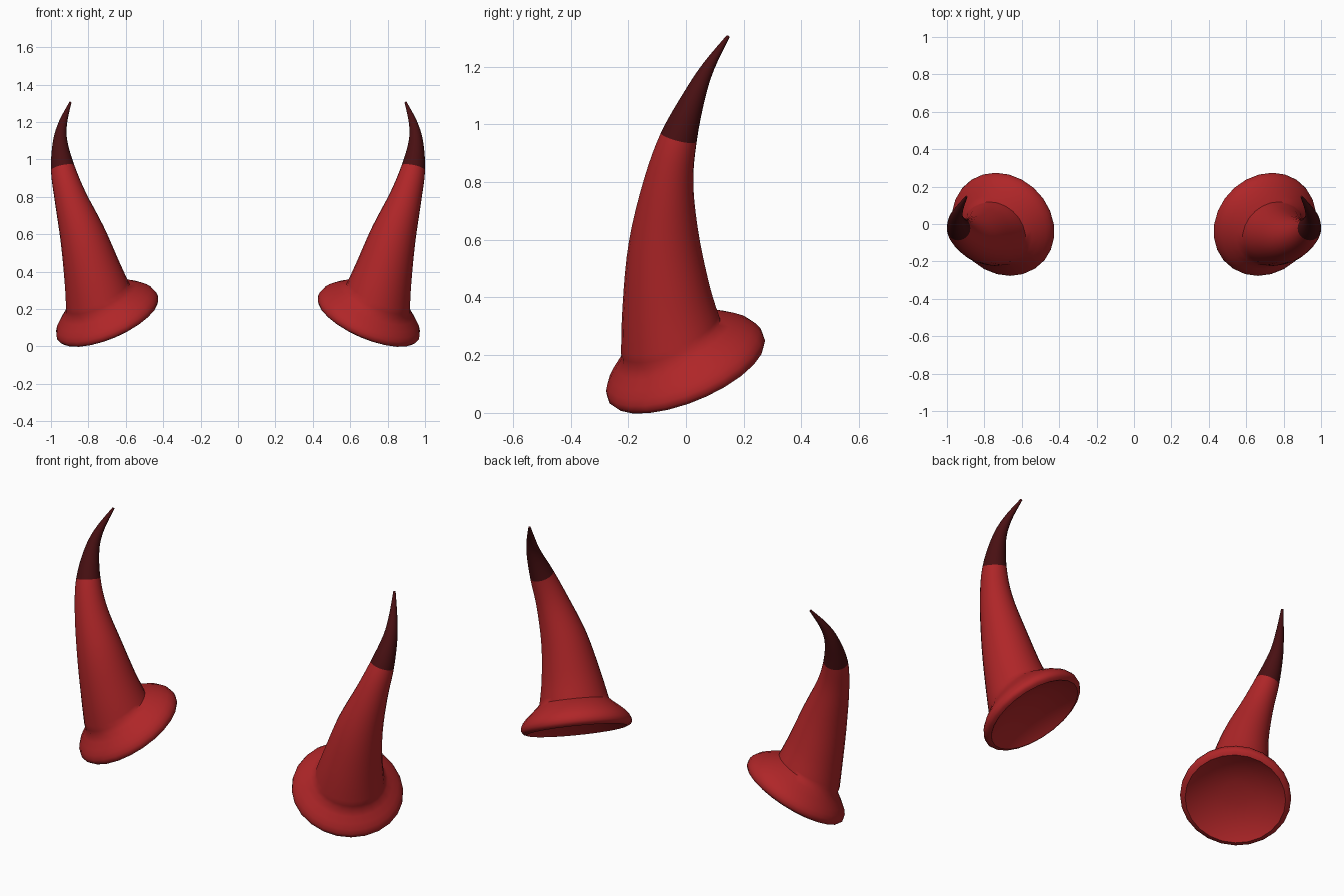
import bpy, bmesh, math
from mathutils import Vector

if "Cube" in bpy.data.objects:
    bpy.data.objects.remove(bpy.data.objects["Cube"])

SIDES = 24
STEPS = 4


def material(name, color):
    m = bpy.data.materials.new(name)
    m.diffuse_color = (*color, 1)
    m.use_nodes = True
    m.node_tree.nodes["Principled BSDF"].inputs["Base Color"].default_value = m.diffuse_color
    return m


RED = material("horn red", (0.43, 0.019, 0.021))
DARK = material("tip dark red", (0.066, 0.005, 0.006))

# Flared foot: distance along its tilted axis, radius, sideways drift
FOOT_CENTER = Vector((0.698, 0, 0.155))
FOOT_AXIS = Vector((0.37, -0.355, 0.858)).normalized()
HOLLOW = [(0.045, 0.07, 0), (0.03, 0.15, 0), (0.0, 0.23, 0)]
FLARE = [(-0.022, 0.265, 0), (-0.014, 0.284, 0), (0.0, 0.293, 0), (0.02, 0.291, 0.002),
         (0.042, 0.281, 0.005), (0.066, 0.262, 0.009), (0.092, 0.234, 0.011),
         (0.116, 0.203, 0.008)]

# Shaft: centre x, y, z, radius, lean of the ring in x and y
SHAFT = [(0.750, -0.053, 0.265, 0.183, 0.42, -0.40),
         (0.782, -0.068, 0.400, 0.156, 0.40, -0.25),
         (0.833, -0.075, 0.600, 0.122, 0.35, -0.02),
         (0.897, -0.060, 0.800, 0.086, 0.30, 0.13),
         (0.9375, -0.025, 0.955, 0.064, 0.22, 0.25),
         (0.951, 0.030, 1.100, 0.038, 0.00, 0.40),
         (0.935, 0.078, 1.200, 0.022, -0.25, 0.50),
         (0.896, 0.146, 1.305, 0.006, -0.45, 0.60)]
TIP_ROW = 4


def smooth_rows(rows):
    """Catmull-Rom through the rows, STEPS rings per span."""
    out = []
    for i in range(len(rows) - 1):
        a, b, c, d = (rows[max(0, min(len(rows) - 1, i + k))] for k in (-1, 0, 1, 2))
        for s in range(STEPS):
            t = s / STEPS
            out.append([0.5 * (2 * q + (r - p) * t + (2 * p - 5 * q + 4 * r - w) * t * t
                               + (3 * q - p - 3 * r + w) * t ** 3)
                        for p, q, r, w in zip(a, b, c, d)])
    out.append(rows[-1])
    return out


def horn(name, side):
    bm = bmesh.new()

    def ring(center, axis, radius):
        u = Vector((0, 1, 0)).cross(axis).normalized()
        v = axis.cross(u).normalized()
        verts = []
        for k in range(SIDES):
            a = 2 * math.pi * k / SIDES
            p = center + radius * (math.cos(a) * u + math.sin(a) * v)
            verts.append(bm.verts.new((side * p.x, p.y, p.z)))
        return verts

    rings = [ring(FOOT_CENTER + FOOT_AXIS * s + Vector((-d, d, 0)), FOOT_AXIS, r)
             for s, r, d in HOLLOW + FLARE]
    first_dark = len(rings) + TIP_ROW * STEPS
    for x, y, z, r, lx, ly in smooth_rows(SHAFT):
        rings.append(ring(Vector((x, y, z)), Vector((lx, ly, 1)).normalized(), r))

    # Skin between rings, dark above the tip line
    for i in range(len(rings) - 1):
        for k in range(SIDES):
            j = (k + 1) % SIDES
            f = bm.faces.new((rings[i][k], rings[i][j], rings[i + 1][j], rings[i + 1][k]))
            f.material_index = int(i >= first_dark)
    bm.faces.new(rings[0])
    bm.faces.new(rings[-1]).material_index = 1
    bmesh.ops.recalc_face_normals(bm, faces=bm.faces)

    me = bpy.data.meshes.new(name)
    bm.to_mesh(me)
    bm.free()
    me.materials.append(RED)
    me.materials.append(DARK)
    ob = bpy.data.objects.new(name, me)
    bpy.context.collection.objects.link(ob)
    bpy.ops.object.select_all(action='DESELECT')
    ob.select_set(True)
    bpy.context.view_layer.objects.active = ob
    bpy.ops.object.shade_smooth_by_angle(angle=math.radians(50))


horn("right_horn", 1)
horn("left_horn", -1)
